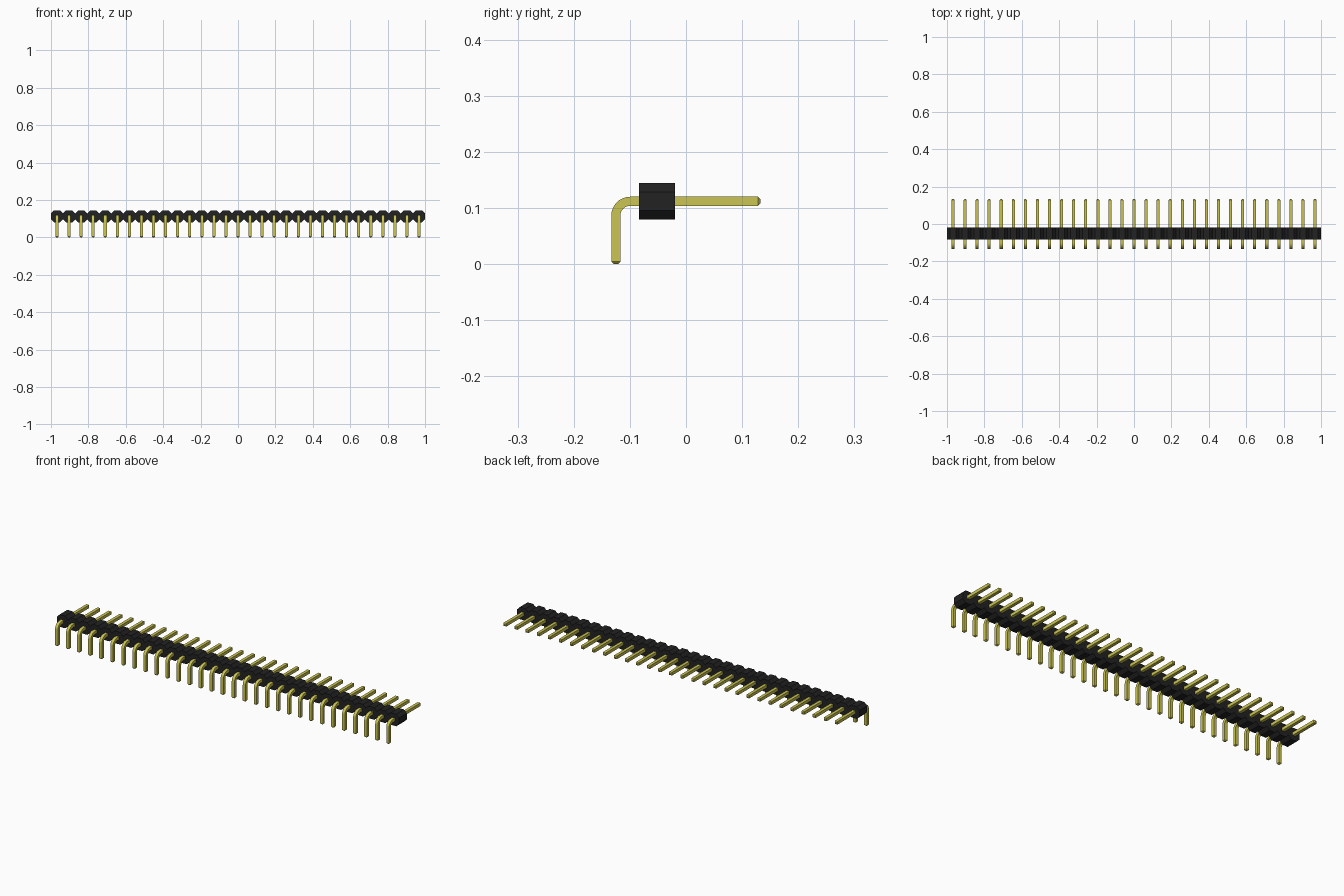
import bpy, bmesh, math

cube = bpy.data.objects.get("Cube")
if cube:
    bpy.data.objects.remove(cube, do_unlink=True)

COUNT = 31
PITCH = 2 / COUNT
HALF = 0.0081          # half the pin thickness
AXIS_Z = 0.112         # height of the pin row
PIN_Y = 0.125          # distance of the downward legs in front
TIP_Y = 0.133          # back end of the pins
BEND = 0.0254          # centre-line radius of the bend
TIP = 0.0045           # bevel at the pin ends
BODY_Y = (-0.084, -0.0195)


def material(name, color):
    mat = bpy.data.materials.new(name)
    mat.use_nodes = True
    mat.diffuse_color = color
    mat.node_tree.nodes["Principled BSDF"].inputs["Base Color"].default_value = color
    return mat


def finish(bm, name, mat):
    bmesh.ops.recalc_face_normals(bm, faces=bm.faces)
    mesh = bpy.data.meshes.new(name)
    bm.to_mesh(mesh)
    bm.free()
    mesh.materials.append(mat)
    return mesh


def add(name, mesh, x=0):
    obj = bpy.data.objects.new(name, mesh)
    obj.location.x = x
    bpy.context.collection.objects.link(obj)
    return obj


black = material("black plastic", (0.016, 0.016, 0.016, 1))
gold = material("gold metal", (0.60, 0.56, 0.085, 1))

# Housing: a row of joined octagons, extruded front to back
upper = [(-1 + 0, PITCH / 4)]
for i in range(COUNT):
    x = -1 + i * PITCH
    upper += [(x + PITCH / 4, PITCH / 2), (x + PITCH * 3 / 4, PITCH / 2),
              (x + PITCH, PITCH / 4)]
outline = upper + [(x, -z) for x, z in reversed(upper)]
bm = bmesh.new()
face = bm.faces.new([bm.verts.new((x, BODY_Y[0], AXIS_Z + z)) for x, z in outline])
extruded = bmesh.ops.extrude_face_region(bm, geom=[face])["geom"]
bmesh.ops.translate(bm, vec=(0, BODY_Y[1] - BODY_Y[0], 0),
                    verts=[v for v in extruded if isinstance(v, bmesh.types.BMVert)])
add("housing", finish(bm, "housing", black))

# Pin path: stations of (y, z, direction angle, half thickness)
up = math.pi / 2
path = [(-PIN_Y, 0, up, HALF - TIP), (-PIN_Y, TIP, up, HALF)]
for i in range(9):
    a = up * (1 - i / 8)
    path.append((-PIN_Y + BEND * (1 - math.sin(a)),
                 AXIS_Z - BEND * (1 - math.cos(a)), a, HALF))
path += [(TIP_Y - TIP, AXIS_Z, 0, HALF), (TIP_Y, AXIS_Z, 0, HALF - TIP)]

# Bent square pin swept along the path
bm = bmesh.new()
rings = []
for y, z, a, h in path:
    ny, nz = -math.sin(a), math.cos(a)
    rings.append([bm.verts.new((sx * h, y + s * h * ny, z + s * h * nz))
                  for sx, s in ((-1, -1), (1, -1), (1, 1), (-1, 1))])
for r, q in zip(rings, rings[1:]):
    for k in range(4):
        n = (k + 1) % 4
        bm.faces.new((r[k], r[n], q[n], q[k]))
bm.faces.new(rings[0])
bm.faces.new(rings[-1])
pin_mesh = finish(bm, "pin", gold)

for i in range(COUNT):
    pin = add(f"pin_{i + 1}", pin_mesh, -1 + (i + 0.5) * PITCH)

# Smooth the bend, keep the square edges sharp
bpy.ops.object.select_all(action="DESELECT")
pin.select_set(True)
bpy.context.view_layer.objects.active = pin
bpy.ops.object.shade_smooth_by_angle(angle=math.radians(30))
